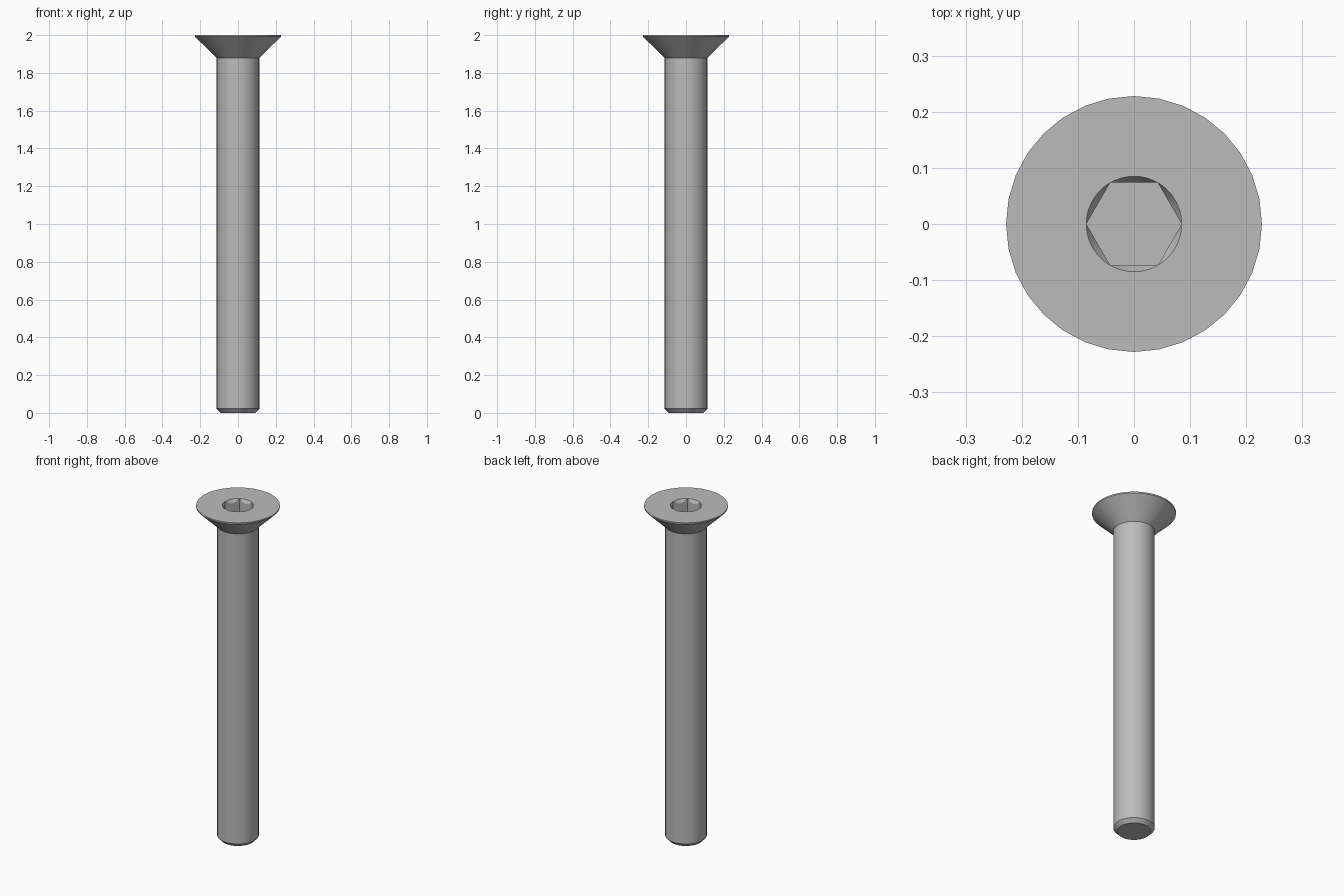
import bpy, bmesh, math

if "Cube" in bpy.data.objects:
    bpy.data.objects.remove(bpy.data.objects["Cube"])

SEG = 32        # sides of the turned body
HEX_SEG = 48    # samples around the socket (multiple of 6)
SOCKET_R = 0.085
DEPTH = 0.09

steel = bpy.data.materials.new("steel grey")
steel.diffuse_color = (0.5, 0.5, 0.5, 1)
steel.use_nodes = True
steel.node_tree.nodes["Principled BSDF"].inputs["Base Color"].default_value = steel.diffuse_color

bm = bmesh.new()


def ring(count, point):
    """Closed loop of verts; point(angle) gives (radius, z)."""
    verts = []
    for i in range(count):
        a = 2 * math.pi * i / count
        r, z = point(a)
        verts.append(bm.verts.new((r * math.cos(a), r * math.sin(a), z)))
    return verts


def skin(a, b):
    n = len(a)
    for i in range(n):
        j = (i + 1) % n
        bm.faces.new((a[i], a[j], b[j], b[i]))


def loop_edges(verts):
    n = len(verts)
    return [bm.edges.get((verts[i], verts[(i + 1) % n])) for i in range(n)]


def hex_radius(a):
    # corners lie on the x axis
    apothem = SOCKET_R * math.cos(math.pi / 6)
    return apothem / math.cos(a % (math.pi / 3) - math.pi / 6)


# Turned body: chamfered tip, shank, countersunk head, thin rim
profile = [(0.092, 0), (0.113, 0.022), (0.113, 1.88), (0.228, 1.992), (0.228, 2.0)]
body = [ring(SEG, lambda a, p=p: p) for p in profile]
for lo, hi in zip(body, body[1:]):
    skin(lo, hi)
bm.faces.new(body[0][::-1])

# Hex socket: round mouth, conical lead-in, straight walls, flat floor
mouth = ring(HEX_SEG, lambda a: (SOCKET_R, 2.0))
lead = ring(HEX_SEG, lambda a: (hex_radius(a), 2.0 - 0.0005 - 1.73 * (SOCKET_R - hex_radius(a))))
floor = ring(HEX_SEG, lambda a: (hex_radius(a), 2.0 - DEPTH))
skin(mouth, lead)
skin(lead, floor)
bm.faces.new(floor)

# Flat top between rim and socket mouth
bmesh.ops.bridge_loops(bm, edges=loop_edges(body[-1]) + loop_edges(mouth))
bmesh.ops.recalc_face_normals(bm, faces=bm.faces)

mesh = bpy.data.meshes.new("countersunk_screw")
bm.to_mesh(mesh)
bm.free()
mesh.materials.append(steel)
screw = bpy.data.objects.new("countersunk_screw", mesh)
bpy.context.collection.objects.link(screw)

bpy.context.view_layer.objects.active = screw
screw.select_set(True)
bpy.ops.object.shade_smooth_by_angle(angle=math.radians(25))
